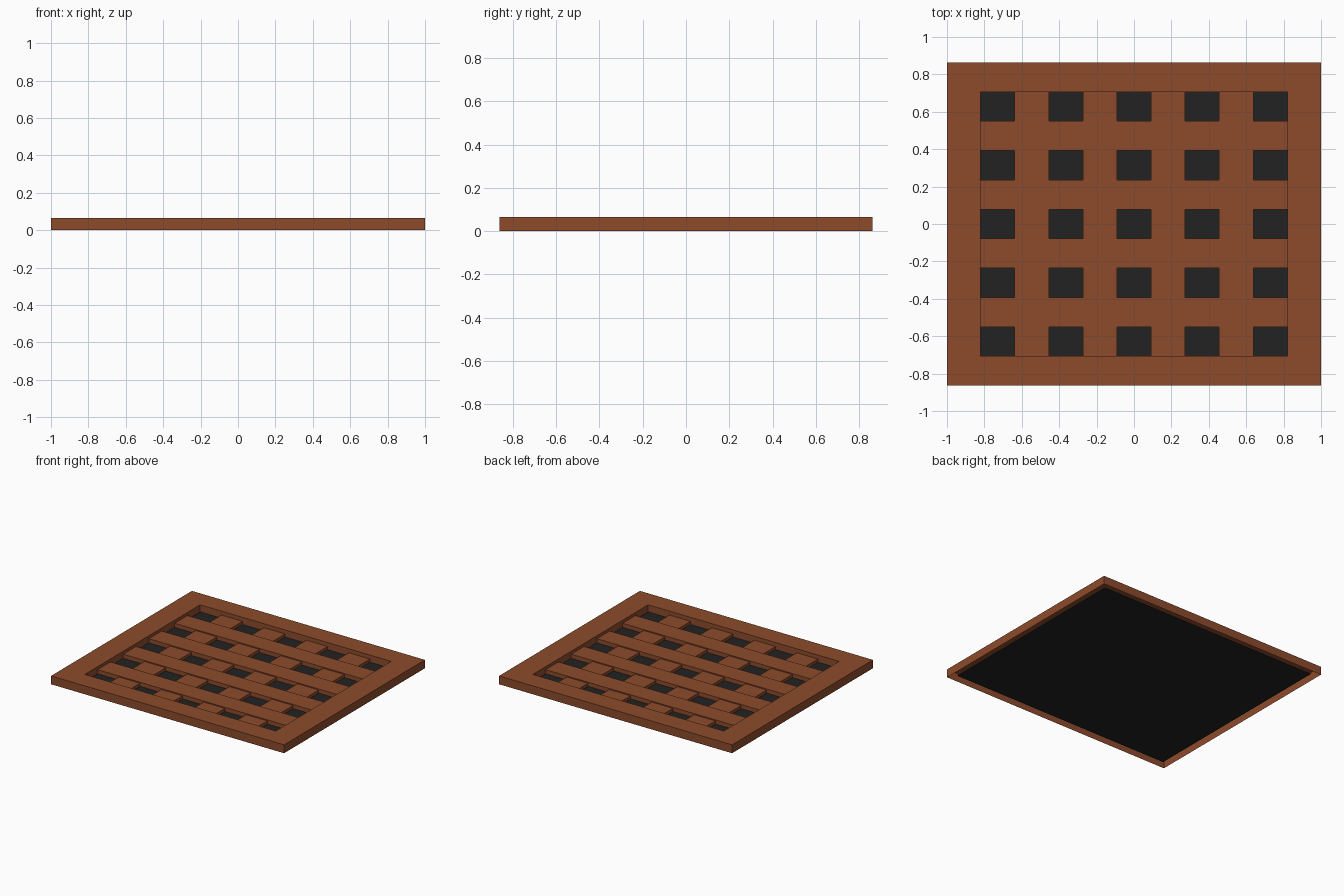
import bpy, bmesh

if "Cube" in bpy.data.objects:
    bpy.data.objects.remove(bpy.data.objects["Cube"])


def material(name, rgb):
    m = bpy.data.materials.new(name)
    m.diffuse_color = (*rgb, 1)
    m.use_nodes = True
    m.node_tree.nodes["Principled BSDF"].inputs["Base Color"].default_value = m.diffuse_color
    return m


BROWN = material("rust brown", (0.266, 0.07, 0.025))
BLACK = material("dark backing", (0.016, 0.016, 0.016))

FLOOR, SLAT, CROSS, TOP = 0.01, 0.042, 0.034, 0.065
OX, OY = 1.0, 0.863        # outer half size
IX, IY = 0.82, 0.707       # opening half size


def shell(name, rings, mat, cap=False):
    """Stack rectangular rings (x0, x1, y0, y1, z) into an open shell."""
    bm = bmesh.new()
    loops = []
    for x0, x1, y0, y1, z in rings:
        loops.append([bm.verts.new((x, y, z)) for x, y in
                      ((x0, y0), (x1, y0), (x1, y1), (x0, y1))])
    for a, b in zip(loops, loops[1:]):
        for i in range(4):
            j = (i + 1) % 4
            bm.faces.new((a[i], a[j], b[j], b[i]))
    if cap:
        bm.faces.new(loops[-1])
    me = bpy.data.meshes.new(name)
    bm.to_mesh(me)
    bm.free()
    me.materials.append(mat)
    ob = bpy.data.objects.new(name, me)
    bpy.context.collection.objects.link(ob)
    return ob


# Outer frame, hollow underneath
shell("frame", [(-OX, OX, -OY, OY, 0), (-OX, OX, -OY, OY, TOP),
                (-IX, IX, -IY, IY, TOP), (-IX, IX, -IY, IY, FLOOR)], BROWN)

# Dark backing sheet
shell("backing", [(-OX + 0.05, OX - 0.05, -OY + 0.05, OY - 0.05, FLOOR)], BLACK, True)

# Four slats and four lower cross bars, evenly spaced in nine steps
sx, sy = 2 * IX / 9, 2 * IY / 9
for k in range(4):
    y = -IY + sy * (2 * k + 1)
    shell("slat", [(-IX, IX, y, y + sy, FLOOR), (-IX, IX, y, y + sy, SLAT)], BROWN, True)
    x = -IX + sx * (2 * k + 1)
    shell("cross_bar", [(x, x + sx, -IY, IY, FLOOR), (x, x + sx, -IY, IY, CROSS)], BROWN, True)
